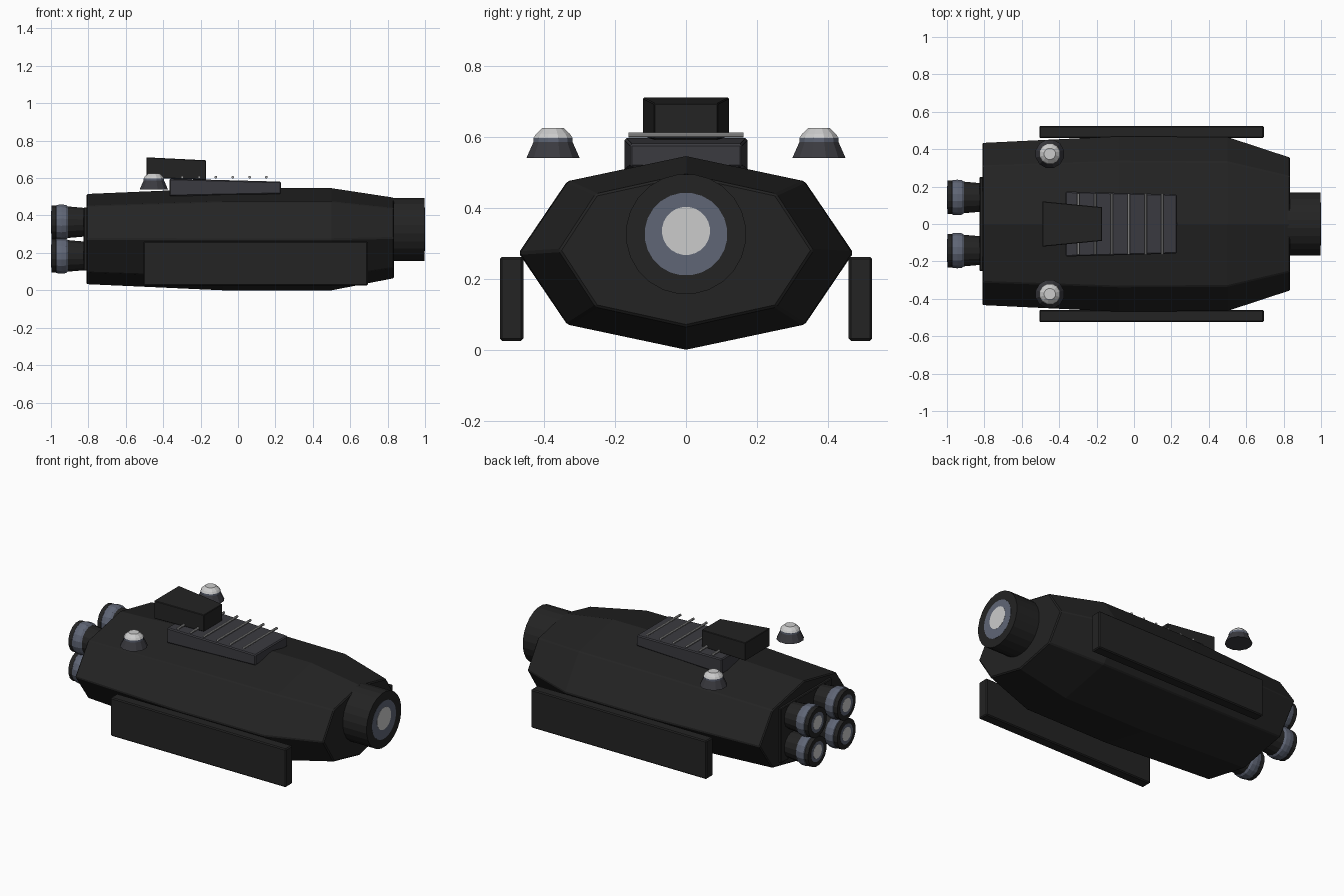
import bpy, bmesh, math
from mathutils import Matrix, Vector

if "Cube" in bpy.data.objects:
    bpy.data.objects.remove(bpy.data.objects["Cube"])


def mat(name, rgb):
    m = bpy.data.materials.new(name)
    m.diffuse_color = (*rgb, 1)
    m.use_nodes = True
    m.node_tree.nodes["Principled BSDF"].inputs["Base Color"].default_value = m.diffuse_color
    return m


BLACK = mat("matte_black", (0.017, 0.017, 0.017))
CHARCOAL = mat("charcoal", (0.043, 0.043, 0.051))
SLATE = mat("slate_blue", (0.115, 0.132, 0.18))
STEEL = mat("steel", (0.35, 0.35, 0.35))
WHITE = mat("pale_grey", (0.6, 0.6, 0.6))


def finish(name, bm, mats, bevel=0.0):
    bmesh.ops.recalc_face_normals(bm, faces=bm.faces)
    me = bpy.data.meshes.new(name)
    bm.to_mesh(me)
    bm.free()
    for m in mats:
        me.materials.append(m)
    ob = bpy.data.objects.new(name, me)
    bpy.context.collection.objects.link(ob)
    if bevel:
        b = ob.modifiers.new("bevel", 'BEVEL')
        b.width, b.segments, b.limit_method = bevel, 1, 'ANGLE'
    return ob


def loft(name, rings, mats, bevel=0.0):
    """Skin a list of equal-length point rings and cap both ends."""
    bm = bmesh.new()
    vs = [[bm.verts.new(p) for p in r] for r in rings]
    n = len(rings[0])
    for a, b in zip(vs, vs[1:]):
        for i in range(n):
            j = (i + 1) % n
            bm.faces.new((a[i], a[j], b[j], b[i]))
    bm.faces.new(vs[0])
    bm.faces.new(vs[-1])
    return finish(name, bm, mats, bevel)


def lathe(name, profile, loc, axis, n, mats, bands=None):
    """Revolve (radius, height) points; bands gives a material per segment."""
    rot = Vector((0, 0, 1)).rotation_difference(Vector(axis)).to_matrix().to_4x4()
    m = Matrix.Translation(loc) @ rot
    rings = [[m @ Vector((r * math.cos((i + .5) * math.tau / n),
                          r * math.sin((i + .5) * math.tau / n), h))
              for i in range(n)] for r, h in profile]
    ob = loft(name, rings, mats)
    if bands:
        for k, b in enumerate(bands):
            for i in range(n):
                ob.data.polygons[k * n + i].material_index = b
        ob.data.polygons[-1].material_index = bands[-1]
    return ob


def section(x, w, z0, z1):
    """Eight-sided hull section."""
    c, h = (z0 + z1) / 2, (z1 - z0) / 2
    pts = [(0, 1), (.71, .74), (1, 0), (.71, -.74), (0, -1), (-.71, -.74), (-1, 0), (-.71, .74)]
    return [(x, a * w, c + b * h) for a, b in pts]


def rect(x, w, z0, z1, y=0):
    return [(x, y - w, z0), (x, y + w, z0), (x, y + w, z1), (x, y - w, z1)]


# Main hull
loft("hull", [section(-.81, .437, .033, .515), section(-.08, .472, 0, .546),
              section(.5, .468, 0, .546), section(.835, .358, .065, .495)], [BLACK], .006)

# Nose barrel and lens
lathe("nose_barrel", [(.17, 0), (.17, .178)], (.82, 0, .326), (1, 0, 0), 24, [BLACK])
lathe("nose_lens", [(.117, 0), (.117, .006)], (.993, 0, .326), (1, 0, 0), 24, [SLATE])
lathe("nose_lens_core", [(.068, 0), (.068, .006)], (.994, 0, .335), (1, 0, 0), 24, [WHITE])

# Rear plate and four thrusters
loft("rear_plate", [rect(-.826, .25, .105, .443), rect(-.8, .25, .105, .443)], [BLACK], .004)
for y in (-.142, .142):
    for z in (.184, .364):
        lathe("thruster", [(.078, 0), (.086, .09), (.094, .1), (.097, .125), (.094, .15),
                           (.091, .153), (.091, .178)],
              (-.82, y, z), (-1, 0, 0), 16, [BLACK, SLATE], [0, 1, 1, 1, 1, 0])
        lathe("thruster_glow", [(.062, 0), (.062, .006)], (-.993, y, z), (-1, 0, 0), 16, [SLATE])
        lathe("thruster_core", [(.042, 0), (.042, .006)], (-.994, y, z), (-1, 0, 0), 16, [WHITE])

for s in (-1, 1):
    # Side armour slabs
    loft("side_slab", [rect(-.506, .033, .025, .262, s * .492),
                       rect(.694, .033, .025, .262, s * .492)], [BLACK], .006)
    # Hovering sensor domes
    lathe("sensor_dome", [(.078, .54), (.057, .586), (.057, .597), (.05, .608), (.031, .625)],
          (-.45, s * .375, 0), (0, 0, 1), 12, [CHARCOAL, SLATE, WHITE], [0, 1, 2, 2])

# Sloped top deck with its cross bars
loft("top_deck", [rect(-.366, .174, .503, .597), rect(.23, .158, .515, .581)], [CHARCOAL], .006)
for i in range(6):
    lathe("deck_bar", [(.0075, -.162), (.0075, .162)], (-.298 + .09 * i, 0, .605),
          (0, 1, 0), 8, [STEEL])

# Tapered block on the deck
loft("turret_block", [rect(-.49, .121, .6, .711), rect(-.17, .09, .592, .695)], [BLACK], .003)
